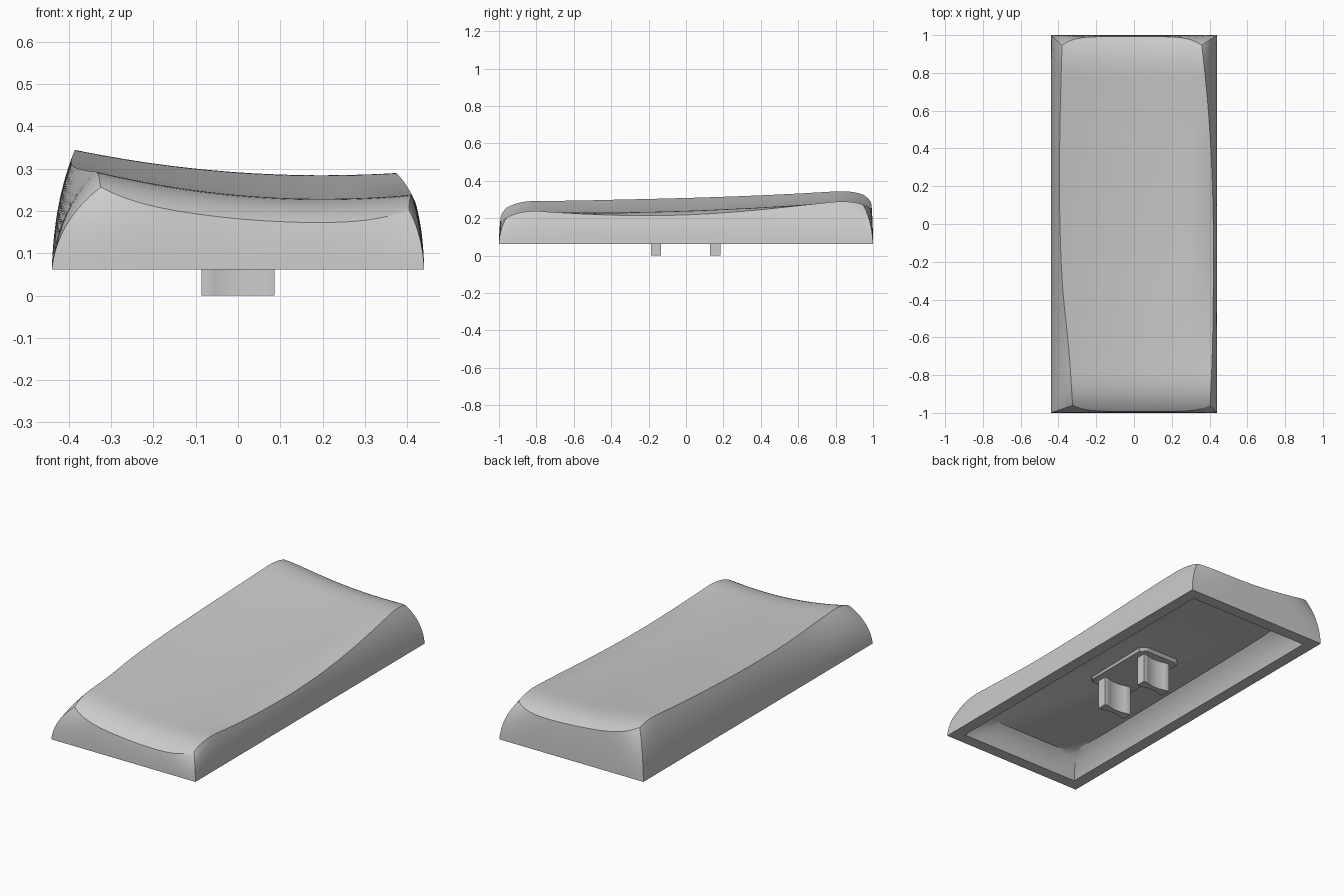
import bpy, bmesh, math

cube = bpy.data.objects.get("Cube")
if cube:
    bpy.data.objects.remove(cube, do_unlink=True)

grey = bpy.data.materials.new("light_grey_plastic")
grey.use_nodes = True
COLOUR = (0.6, 0.6, 0.6, 1)
grey.diffuse_color = COLOUR
grey.node_tree.nodes["Principled BSDF"].inputs["Base Color"].default_value = COLOUR

BASE_Z = 0.062
NX, NY = 28, 64


def finish(name, bm):
    bmesh.ops.recalc_face_normals(bm, faces=bm.faces[:])
    mesh = bpy.data.meshes.new(name)
    bm.to_mesh(mesh)
    bm.free()
    mesh.materials.append(grey)
    obj = bpy.data.objects.new(name, mesh)
    bpy.context.collection.objects.link(obj)
    bpy.ops.object.select_all(action='DESELECT')
    obj.select_set(True)
    bpy.context.view_layer.objects.active = obj
    bpy.ops.object.shade_smooth_by_angle(angle=math.radians(32))
    return obj


def spline(points, v):
    """Smooth curve through evenly spaced values, v from -1 to 1."""
    n = len(points) - 1
    f = min(max((v + 1) / 2, 0), 1) * n
    i = min(int(f), n - 1)
    u = f - i
    b, c = points[i], points[i + 1]
    a = points[i - 1] if i else 2 * b - c
    d = points[i + 2] if i + 2 <= n else 2 * c - b
    return b + 0.5 * u * (c - a + u * (2*a - 5*b + 4*c - d + u * (3*(b - c) + d - a)))


# Twisted side edges of the dished top
LEFT_EDGE = (-0.322, -0.345, -0.378, -0.392, -0.394, -0.389, -0.379)
RIGHT_EDGE = (0.402, 0.415, 0.42, 0.42, 0.41, 0.388, 0.353)


def top_point(s, t):
    y = t * (0.992 - (0.045 if t > 0 else 0.032) * abs(s) ** 6)
    lo, hi = spline(LEFT_EDGE, y), spline(RIGHT_EDGE, y)
    x = lo + (hi - lo) * (s + 1) / 2
    # long sweep, sideways dish, soft right edge, rolled ends
    z = 0.238 + 0.034 * y + 0.028 * y * y + (0.2 - 0.03 * y) * (x - 0.2) ** 2
    z -= 0.03 * max(0, (x - 0.28) / 0.14) ** 2 * max(0, 1 - (y / 0.8) ** 2)
    roll = max(0, (abs(y) - 0.76) / 0.23)
    z -= (0.058 if y < 0 else 0.05) * roll ** 3
    return x, y, z


def bridge(bm, a, b):
    for i in range(len(a)):
        j = (i + 1) % len(a)
        bm.faces.new((a[i], a[j], b[j], b[i]))


def curved_wall(bm, ring, targets, pull, rise, steps):
    """Sweep a ring along bowed paths to matching target points."""
    starts = [v.co.copy() for v in ring]
    for k in range(1, steps + 1):
        u = k / steps
        new = []
        for p, q in zip(starts, targets):
            ctrl = [p[0] + (q[0]-p[0])*pull, p[1] + (q[1]-p[1])*pull, p[2] + (q[2]-p[2])*rise]
            new.append(bm.verts.new([(1-u)**2 * p[i] + 2*u*(1-u)*ctrl[i] + u*u*q[i] for i in range(3)]))
        bridge(bm, ring, new)
        ring = new
    return ring


# Hollow cap: dished top, bowed walls, flat rim and recessed underside
bm = bmesh.new()
S = [-1 + 2 * i / NX for i in range(NX + 1)]
T = [math.sin(math.pi / 2 * (-1 + 2 * j / NY)) for j in range(NY + 1)]
grid = [[bm.verts.new(top_point(s, t)) for t in T] for s in S]
for i in range(NX):
    for j in range(NY):
        bm.faces.new((grid[i][j], grid[i+1][j], grid[i+1][j+1], grid[i][j+1]))
border = ([(i, 0) for i in range(NX)] + [(NX, j) for j in range(NY)]
          + [(i, NY) for i in range(NX, 0, -1)] + [(0, j) for j in range(NY, 0, -1)])
square = [(S[i], T[j]) for i, j in border]
edge = [grid[i][j] for i, j in border]
base = [(0.44 * s, t, BASE_Z) for s, t in square]
ring = curved_wall(bm, edge, base, 0.9, 0.42, 10)
rim = [bm.verts.new((0.374 * s, 0.934 * t, BASE_Z)) for s, t in square]
bridge(bm, ring, rim)


def ceiling_point(s, t):
    # pull the corners in so the recess is rounded
    k = 1 - 0.06 * (abs(s) * abs(t)) ** 8
    y = 0.86 * t * k
    return 0.3 * s * k, y, 0.178 + 0.012 * y


ring = curved_wall(bm, rim, [ceiling_point(s, t) for s, t in square], 0.35, 0.65, 6)
bm.faces.new(ring)
finish("cap_shell", bm)


def prism(name, outline, z0, z1, taper=1.0):
    bm = bmesh.new()
    low = [bm.verts.new((x * taper, y * taper, z0)) for x, y in outline]
    high = [bm.verts.new((x, y, z1)) for x, y in outline]
    bridge(bm, low, high)
    bm.faces.new(low)
    bm.faces.new(high)
    return finish(name, bm)


# Raised pad with clipped corners under the ceiling
W, L, C = 0.13, 0.23, 0.03
prism("mount_pad", [(-W + C, -L), (W - C, -L), (W, -L + C), (W, L - C),
                    (W - C, L), (-W + C, L), (-W, L - C), (-W, -L + C)], 0.165, 0.18, 0.94)

# Two waisted mounting prongs
side = []
for i in range(17):
    x = -0.086 + 0.172 * i / 16
    side.append((x, 0.0275 - 0.012 * max(0, 1 - (x / 0.065) ** 2)))
outline = side + [(-x, -y) for x, y in side]
for name, y in (("front_prong", -0.16), ("back_prong", 0.157)):
    prism(name, outline, 0, 0.17).location.y = y
